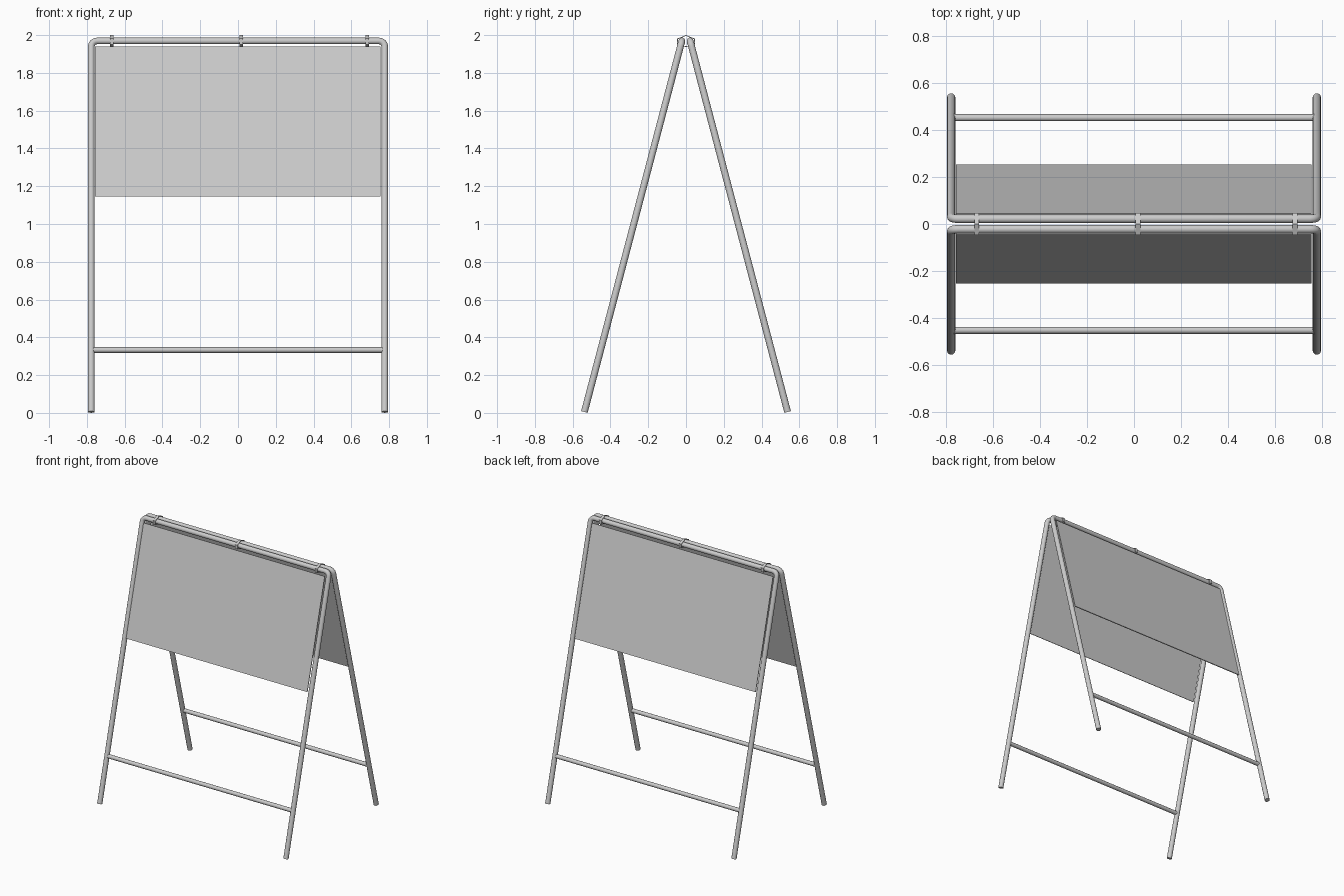
import bpy, bmesh, math
from mathutils import Vector

if "Cube" in bpy.data.objects:
    bpy.data.objects.remove(bpy.data.objects["Cube"])

TOP = Vector((0, 0.022, 1.969))      # centre of the top bar
FOOT = Vector((0, 0.538, 0.005))     # centre of the leg end
DOWN = (FOOT - TOP).normalized()     # direction along the frame plane
OUT = Vector((1, 0, 0)).cross(DOWN)  # normal of the frame plane
if OUT.y < 0:
    OUT = -OUT
LENGTH = (FOOT - TOP).length
X = 0.777


def point(x, s, side, off=0.0):
    """Point on a leaning frame: x across, s down from the top bar."""
    p = TOP + DOWN * s + OUT * off
    return Vector((x, p.y * side, p.z))


def tube(name, pts, radius):
    cu = bpy.data.curves.new(name, 'CURVE')
    cu.dimensions = '3D'
    cu.bevel_depth = radius
    cu.bevel_resolution = 4
    cu.use_fill_caps = True
    sp = cu.splines.new('POLY')
    sp.points.add(len(pts) - 1)
    for q, p in zip(sp.points, pts):
        q.co = (*p, 1)
    ob = bpy.data.objects.new(name, cu)
    bpy.context.collection.objects.link(ob)
    bpy.ops.object.select_all(action='DESELECT')
    ob.select_set(True)
    bpy.context.view_layer.objects.active = ob
    bpy.ops.object.convert(target='MESH')
    bpy.ops.object.shade_smooth_by_angle(angle=math.radians(40))


def mesh(name, verts, faces):
    bm = bmesh.new()
    vs = [bm.verts.new(v) for v in verts]
    for f in faces:
        bm.faces.new([vs[i] for i in f])
    bmesh.ops.recalc_face_normals(bm, faces=bm.faces)
    me = bpy.data.meshes.new(name)
    bm.to_mesh(me)
    bm.free()
    bpy.context.collection.objects.link(bpy.data.objects.new(name, me))


BOX = [(0, 1, 3, 2), (4, 6, 7, 5), (0, 4, 5, 1), (2, 3, 7, 6), (0, 2, 6, 4), (1, 5, 7, 3)]

for label, side in (("front", -1), ("back", 1)):
    # bent tube: leg, rounded corner, top bar, rounded corner, leg
    r = 0.03
    half = [(X, LENGTH)]
    for i in range(5):
        a = math.radians(22.5 * i)
        half.append((X - r + r * math.cos(a), r - r * math.sin(a)))
    path = half + [(-x, s) for x, s in reversed(half)]
    tube(label + "_frame", [point(x, s, side) for x, s in path], 0.018)

    # lower crossbar
    s = (TOP.z - 0.333) / -DOWN.z
    tube(label + "_crossbar", [point(-X, s, side), point(X, s, side)], 0.015)

    # thin sign panel, close to the outer face of the tubes
    corners = [point(x, s, side, o) for x in (-0.757, 0.754)
               for s in (0.034, 0.854) for o in (0.008, 0.014)]
    mesh(label + "_panel", corners, BOX)

# strap clips joining the two top bars
HEX = [(0, 2.0), (0.047, 1.981), (0.047, 1.951), (0, 1.937), (-0.047, 1.951), (-0.047, 1.981)]
for name, cx in (("left_clip", -0.668), ("middle_clip", 0.017), ("right_clip", 0.684)):
    verts = [(cx + dx, y * k, 1.968 + (z - 1.968) * k)
             for dx, k in ((-0.01, 1), (0.01, 1), (0.01, 0.88), (-0.01, 0.88)) for y, z in HEX]
    faces = [(a * 6 + i, a * 6 + (i + 1) % 6, b * 6 + (i + 1) % 6, b * 6 + i)
             for a, b in ((0, 1), (1, 2), (2, 3), (3, 0)) for i in range(6)]
    mesh(name, verts, faces)
